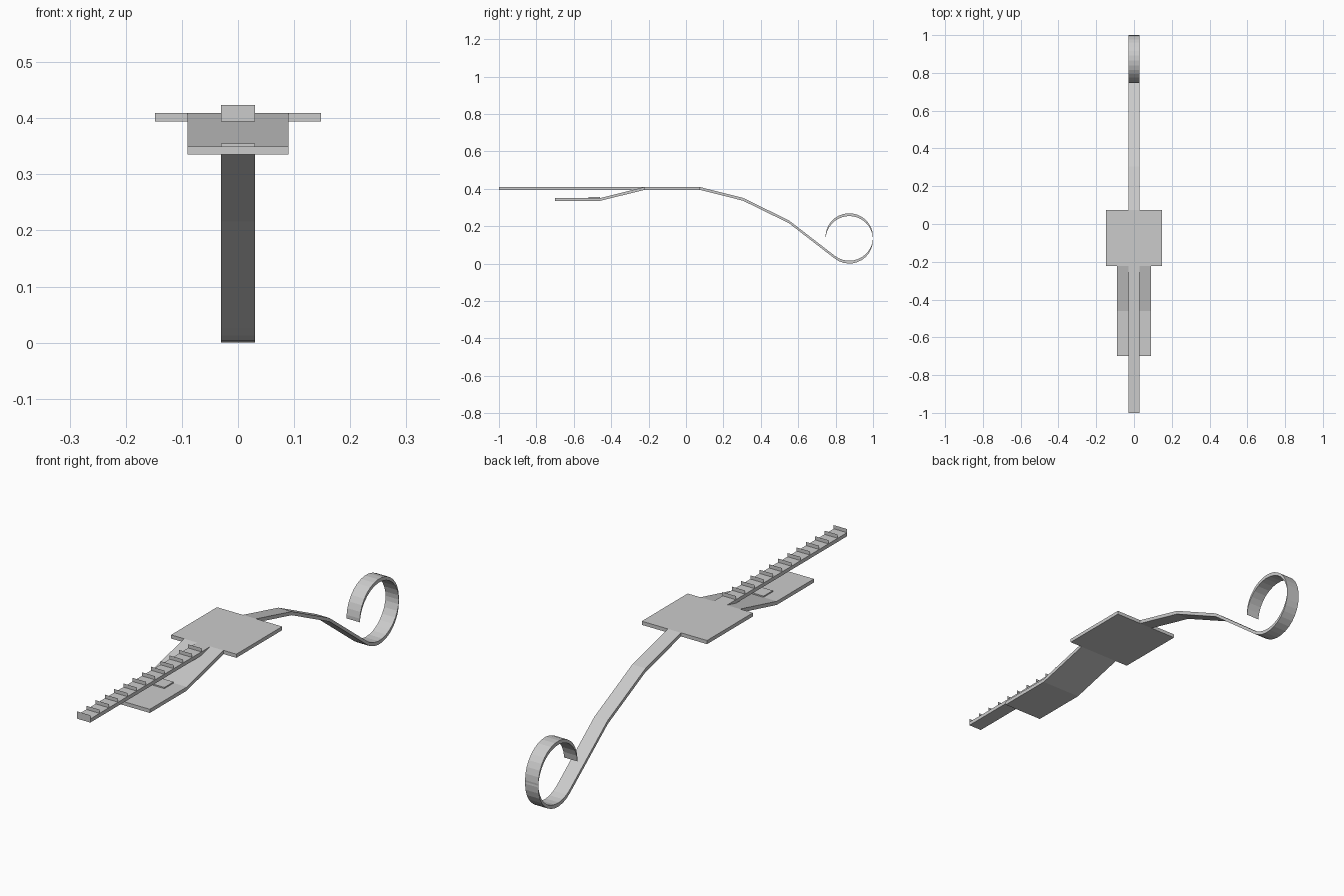
import bpy, math

if "Cube" in bpy.data.objects:
    bpy.data.objects.remove(bpy.data.objects["Cube"])

T = 0.015  # vertical sheet thickness


def make(name, verts, faces):
    me = bpy.data.meshes.new(name)
    me.from_pydata(verts, [], faces)
    me.update()
    ob = bpy.data.objects.new(name, me)
    bpy.context.collection.objects.link(ob)
    return ob


def strip(name, path, half, t=T):
    """Sweep a (y, z) path across x, thickened straight upward."""
    verts, faces = [], []
    for y, z in path:
        verts += [(-half, y, z), (half, y, z), (half, y, z + t), (-half, y, z + t)]
    for i in range(len(path) - 1):
        a, b = 4 * i, 4 * i + 4
        for k in range(4):
            n = (k + 1) % 4
            faces.append((a + k, a + n, b + n, b + k))
    faces.append((3, 2, 1, 0))
    e = 4 * (len(path) - 1)
    faces.append((e, e + 1, e + 2, e + 3))
    ob = make(name, verts, faces)
    # consistent outward normals
    import bmesh
    bm = bmesh.new()
    bm.from_mesh(ob.data)
    bmesh.ops.recalc_face_normals(bm, faces=bm.faces)
    bm.to_mesh(ob.data)
    bm.free()
    return ob


Z = 0.394

# Central plate
strip("body_plate", [(-0.222, Z), (0.075, Z)], 0.148)

# Drooping tail ending in a curl
tail = [(0.075, Z), (0.305, 0.336), (0.55, 0.216)]
cy, cz, r = 0.873, 0.127, 0.127
start, end, n = 232, 535, 26
for i in range(n + 1):
    a = math.radians(start + (end - start) * i / n)
    tail.append((cy + r * math.cos(a), cz + r * math.sin(a)))
strip("curled_tail", tail, 0.03)

# Lower tongue under the toothed bar
strip("lower_tongue", [(-0.70, 0.335), (-0.46, 0.335), (-0.222, Z)], 0.09)
strip("tongue_pad", [(-0.52, 0.349), (-0.46, 0.349)], 0.03, 0.006)

# Long bar with thin upright teeth
strip("toothed_bar", [(-1.0, Z), (-0.222, Z)], 0.03)
for i in range(13):
    y = -1.0 + 0.06 * i
    make(f"tooth_{i + 1}",
         [(-0.03, y, Z + T), (0.03, y, Z + T), (0.03, y, Z + 2 * T), (-0.03, y, Z + 2 * T)],
         [(0, 1, 2, 3)])
